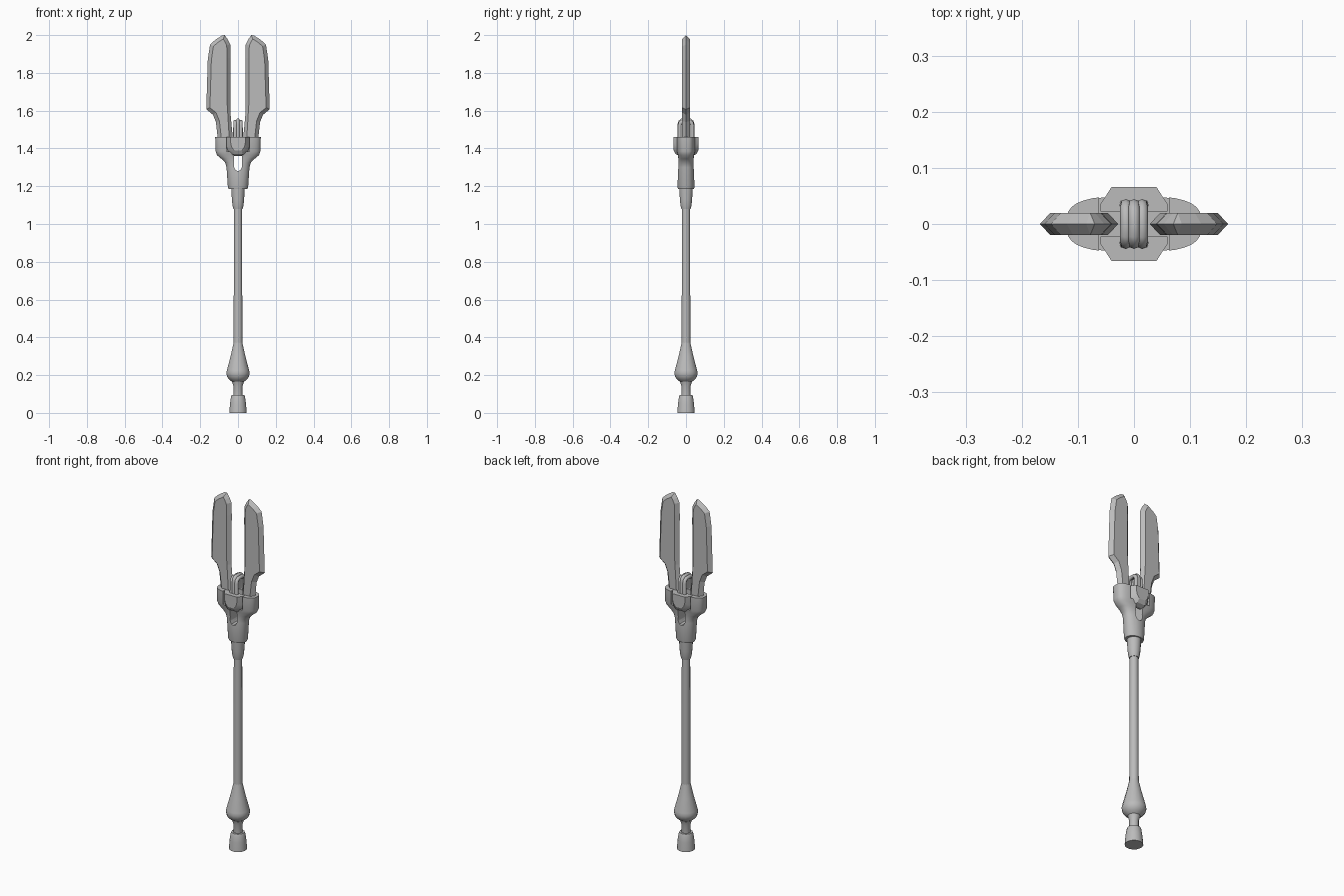
import bpy, bmesh, math

cube = bpy.data.objects.get("Cube")
if cube:
    bpy.data.objects.remove(cube, do_unlink=True)

grey = bpy.data.materials.new("plain grey")
grey.use_nodes = True
grey.diffuse_color = (0.5, 0.5, 0.5, 1)
bsdf = grey.node_tree.nodes["Principled BSDF"]
bsdf.inputs["Base Color"].default_value = grey.diffuse_color
bsdf.inputs["Roughness"].default_value = 0.6


def add_object(name, bm):
    mesh = bpy.data.meshes.new(name)
    bmesh.ops.recalc_face_normals(bm, faces=bm.faces)
    bm.to_mesh(mesh)
    bm.free()
    mesh.materials.append(grey)
    obj = bpy.data.objects.new(name, mesh)
    bpy.context.collection.objects.link(obj)
    return obj


def activate(obj):
    bpy.ops.object.select_all(action='DESELECT')
    obj.select_set(True)
    bpy.context.view_layer.objects.active = obj


def smooth(obj, degrees):
    activate(obj)
    bpy.ops.object.shade_smooth_by_angle(angle=math.radians(degrees))


def mirror(obj, x=False, y=False):
    mod = obj.modifiers.new("mirror", 'MIRROR')
    mod.use_axis = (x, y, False)
    mod.merge_threshold = 0.0001


def bridge(name, rings):
    """Closed solid through a list of equal-length point rings."""
    bm = bmesh.new()
    loops = [[bm.verts.new(p) for p in ring] for ring in rings]
    n = len(loops[0])
    for a, b in zip(loops, loops[1:]):
        for i in range(n):
            j = (i + 1) % n
            bm.faces.new((a[i], a[j], b[j], b[i]))
    bm.faces.new(loops[0])
    bm.faces.new(loops[-1])
    return add_object(name, bm)


def column(name, sections, sides):
    """Upright solid; each section is (z, half width, half depth, squareness)."""
    rings = []
    for z, hx, hy, power in sections:
        ring = []
        for i in range(sides):
            a = 2 * math.pi * (i + 0.5) / sides
            c, s = math.cos(a), math.sin(a)
            ring.append((hx * math.copysign(abs(c) ** (2 / power), c),
                         hy * math.copysign(abs(s) ** (2 / power), s), z))
        rings.append(ring)
    return bridge(name, rings)


def turned(name, profile, sides=16):
    obj = column(name, [(z, r, r, 2) for z, r in profile], sides)
    smooth(obj, 35)


# Turned lower parts
turned("foot", [(0, 0.047), (0.05, 0.043), (0.085, 0.038), (0.095, 0.034)])
turned("pommel", [(0.08, 0.024), (0.14, 0.024), (0.165, 0.032), (0.175, 0.046),
                  (0.19, 0.058), (0.21, 0.063), (0.225, 0.06), (0.3, 0.04),
                  (0.365, 0.025), (0.38, 0.022)])
turned("shaft", [(0.36, 0.024), (1.1, 0.022)], 12)
turned("collar", [(1.08, 0.025), (1.1, 0.03), (1.13, 0.033), (1.2, 0.037)])

# Flared socket that holds the blades
socket = column("socket", [
    (1.185, 0.05, 0.042, 2), (1.195, 0.054, 0.045, 2), (1.3, 0.061, 0.042, 2.2),
    (1.325, 0.068, 0.04, 2.4), (1.345, 0.088, 0.041, 2.6), (1.365, 0.112, 0.044, 2.8),
    (1.385, 0.119, 0.049, 3), (1.46, 0.121, 0.05, 3)], 32)

# Keyhole slot through the front and back of the socket
half = [(0, 1.28), (0.012, 1.284), (0.021, 1.3), (0.022, 1.385), (0.062, 1.385), (0.062, 1.5)]
outline = half + [(-x, z) for x, z in reversed(half[1:])]
cutter = bridge("slot_cutter", [[(x, y, z) for x, z in outline] for y in (-0.2, 0.2)])
cutter.hide_render = True
cut = socket.modifiers.new("slot", 'BOOLEAN')
cut.operation = 'DIFFERENCE'
cut.solver = 'EXACT'
cut.object = cutter
activate(socket)
bpy.ops.object.modifier_apply(modifier="slot")
bpy.data.objects.remove(cutter, do_unlink=True)
smooth(socket, 35)

# Faceted guard plates in front of and behind the blades
rings = []
for y, w, low in ((-0.022, 0.06, 1.36), (-0.035, 0.06, 1.36), (-0.055, 0.047, 1.37), (-0.066, 0.04, 1.39)):
    side = [(w, 1.46), (w, low + 0.045), (w * 0.85, low + 0.018), (w * 0.5, low)]
    rings.append([(x, y, z) for x, z in side] + [(-x, y, z) for x, z in reversed(side)])
guard = bridge("guard_plates", rings)
smooth(guard, 25)
mirror(guard, y=True)

# Pair of blades with bevelled edges
bm = bmesh.new()
blade_outline = [(0.03, 1.3), (0.05, 1.3), (0.1, 1.4), (0.108, 1.46), (0.117, 1.54), (0.132, 1.578),
                 (0.168, 1.607), (0.16, 1.87), (0.148, 1.95), (0.12, 1.975), (0.085, 1.998),
                 (0.07, 2.0), (0.053, 1.975), (0.041, 1.95), (0.039, 1.88), (0.041, 1.6), (0.028, 1.46)]
face = bm.faces.new([bm.verts.new((x, 0, z)) for x, z in blade_outline])
face.normal_update()
bmesh.ops.inset_individual(bm, faces=[face], thickness=0.019, use_even_offset=True)
for v in face.verts:
    v.co.y = -0.02
bm.normal_update()
blades = add_object("blades", bm)
if min(blades.data.polygons, key=lambda p: p.center.y).normal.y > 0:
    blades.data.flip_normals()
mirror(blades, x=True, y=True)

# Ribbed strap arching between the blades
for name, x, top in (("strap_left", 0.017, 1.542), ("strap_middle", 0, 1.549), ("strap_right", -0.017, 1.542)):
    curve = bpy.data.curves.new(name, 'CURVE')
    curve.dimensions = '3D'
    curve.bevel_depth = 0.0105
    curve.bevel_resolution = 2
    curve.use_fill_caps = True
    arch = [(-0.034, 1.39), (-0.034, top - 0.022), (-0.03, top - 0.008), (-0.02, top)]
    path = arch + [(-y, z) for y, z in reversed(arch)]
    spline = curve.splines.new('POLY')
    spline.points.add(len(path) - 1)
    for point, (y, z) in zip(spline.points, path):
        point.co = (x * (1 if z < 1.5 else 0.85), y, z, 1)
    curve.materials.append(grey)
    bpy.context.collection.objects.link(bpy.data.objects.new(name, curve))
